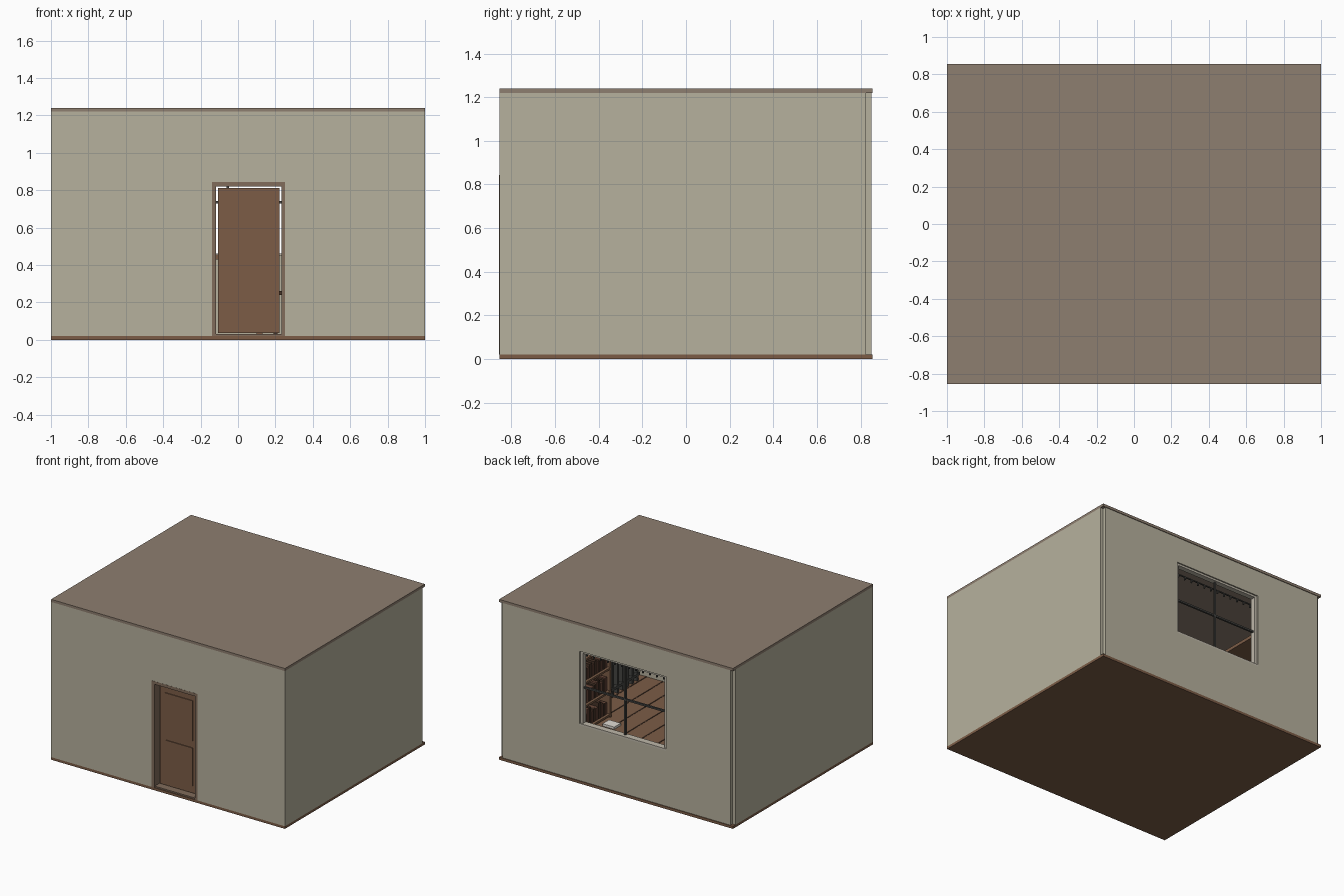
import bpy, bmesh, random
from mathutils import Matrix, Vector

if "Cube" in bpy.data.objects:
    bpy.data.objects.remove(bpy.data.objects["Cube"])

random.seed(4)


def mat(name, r, g, b):
    m = bpy.data.materials.new(name)
    m.diffuse_color = (r, g, b, 1)
    m.use_nodes = True
    m.node_tree.nodes["Principled BSDF"].inputs["Base Color"].default_value = m.diffuse_color
    return m


WALL = mat("plaster", 0.47, 0.44, 0.34)
ROOF = mat("roof_taupe", 0.27, 0.21, 0.16)
WOOD = mat("brown_wood", 0.20, 0.108, 0.062)
FRAME = mat("door_frame_brown", 0.22, 0.15, 0.105)
DARK = mat("dark_metal", 0.06, 0.06, 0.055)
LIGHT = mat("window_frame_cream", 0.52, 0.48, 0.40)
SEAM = mat("dark_wood", 0.06, 0.032, 0.02)
BOOK = mat("book_brown", 0.15, 0.07, 0.045)
PAPER = mat("paper_white", 0.75, 0.72, 0.66)


def boxes(name, material, items):
    """One object from many boxes given as (x0, x1, y0, y1, z0, z1)."""
    bm = bmesh.new()
    for x0, x1, y0, y1, z0, z1 in items:
        c = Vector(((x0 + x1) / 2, (y0 + y1) / 2, (z0 + z1) / 2))
        s = Matrix.Diagonal((x1 - x0, y1 - y0, z1 - z0, 1))
        bmesh.ops.create_cube(bm, size=1, matrix=Matrix.Translation(c) @ s)
    me = bpy.data.meshes.new(name)
    bm.to_mesh(me)
    bm.free()
    me.materials.append(material)
    ob = bpy.data.objects.new(name, me)
    bpy.context.collection.objects.link(ob)
    return ob


def wall_with_hole(name, x, y0, y1, hx0, hx1, hz0, hz1):
    """Wall along x with one rectangular opening, as one clean extruded mesh."""
    xs, zs = (-x, hx0, hx1, x), (0.02, hz0, hz1, 1.22)
    bm = bmesh.new()
    for i in range(3):
        for k in range(3):
            if (i, k) == (1, 1) or zs[k + 1] - zs[k] < 1e-4:
                continue
            bm.faces.new([bm.verts.new((xs[a], y0, zs[b])) for a, b in
                          ((i, k), (i + 1, k), (i + 1, k + 1), (i, k + 1))])
    bmesh.ops.remove_doubles(bm, verts=bm.verts, dist=1e-4)
    r = bmesh.ops.extrude_face_region(bm, geom=bm.faces[:], use_keep_orig=True)
    bmesh.ops.translate(bm, vec=(0, y1 - y0, 0),
                        verts=[v for v in r["geom"] if isinstance(v, bmesh.types.BMVert)])
    bmesh.ops.recalc_face_normals(bm, faces=bm.faces)
    me = bpy.data.meshes.new(name)
    bm.to_mesh(me)
    bm.free()
    me.materials.append(WALL)
    ob = bpy.data.objects.new(name, me)
    bpy.context.collection.objects.link(ob)


# Shell
boxes("floor", WOOD, [(-1, 1, -0.855, 0.855, 0, 0.02)])
boxes("roof", ROOF, [(-1, 1, -0.855, 0.855, 1.22, 1.24)])
wall_with_hole("front_wall", 1, -0.855, -0.83, -0.14, 0.25, 0.02, 0.84)
wall_with_hole("back_wall", 0.975, 0.825, 0.85, -0.425, 0.315, 0.447, 1.02)
for s, n in ((-1, "left_wall"), (1, "right_wall")):
    boxes(n, WALL, [(min(s, s * 0.975), max(s, s * 0.975), -0.83, 0.825, 0.02, 1.22)])
boxes("floor_seams", SEAM, [(-0.9 + i * 0.14 - 0.005, -0.9 + i * 0.14 + 0.005, -0.83, 0.825, 0.02, 0.022)
                            for i in range(14)])

# Door and its frame
boxes("door_frame", FRAME, [(-0.14, -0.117, -0.856, -0.785, 0.02, 0.843),
                            (0.232, 0.252, -0.856, -0.785, 0.02, 0.843),
                            (-0.117, 0.232, -0.856, -0.785, 0.82, 0.843),
                            (-0.117, 0.232, -0.85, -0.785, 0.02, 0.03)])
boxes("door", WOOD, [(-0.108, 0.222, -0.80, -0.775, 0.035, 0.811)])
boxes("door_panels", WOOD, [(-0.06, 0.175, -0.806, -0.80, z, z + h)
                            for z, h in ((0.09, 0.295), (0.44, 0.31))])
boxes("door_handle", DARK, [(0.19, 0.205, -0.775, -0.755, 0.40, 0.44)])

# Window: cream lining, dark glazing bars, curtain rod with rings
x0, x1, z0, z1 = -0.425, 0.315, 0.447, 1.02
boxes("window_frame", LIGHT, [(x0, x0 + 0.02, 0.80, 0.84, z0, z1), (x1 - 0.02, x1, 0.80, 0.84, z0, z1),
                              (x0, x1, 0.80, 0.85, z0, z0 + 0.015), (x0, x1, 0.80, 0.84, z1 - 0.015, z1)])
boxes("glazing_bars", DARK, [(-0.061, -0.049, 0.81, 0.825, z0 + 0.015, z1 - 0.015),
                             (x0 + 0.02, x1 - 0.02, 0.81, 0.825, 0.728, 0.741)])
boxes("curtain_rod", DARK, [(-0.5, 0.4, 0.772, 0.78, 0.975, 0.983)]
      + [(-0.48 + i * 0.06, -0.472 + i * 0.06, 0.77, 0.782, 0.955, 0.975) for i in range(15)])

# Bookcase along the right wall
shelves = (0.03, 0.21, 0.39, 0.57)
boxes("bookcase", WOOD, [(0.74, 0.97, -0.13, 0.56, z, z + 0.015) for z in shelves]
      + [(0.74, 0.97, y, y + 0.018, 0.02, 0.585) for y in (-0.148, 0.21, 0.56)]
      + [(0.965, 0.975, -0.13, 0.56, 0.02, 0.585)])
books = []
for z in shelves[:3]:
    y = -0.12
    while y < 0.52:
        t = random.uniform(0.015, 0.03)
        if not 0.17 < y < 0.24:
            books.append((0.76, 0.92, y, y + t, z + 0.015, z + random.uniform(0.10, 0.15)))
        y += t + 0.006
boxes("books_a", BOOK, books[::2])
boxes("books_b", SEAM, books[1::2])
boxes("floor_papers", PAPER, [(0.60, 0.70, -0.06, 0.02, 0.022, 0.04)])

# Slatted rack in the front right corner
boxes("slatted_rack", DARK, [(0.93, 0.96, y, y + 0.02, 0.02, 0.40)
                             for y in [-0.75 + i * 0.06 for i in range(9)]]
      + [(0.925, 0.965, -0.76, -0.24, z, z + 0.02) for z in (0.06, 0.40)])

# High shelf on the left wall
boxes("wall_shelf", WOOD, [(-0.975, -0.77, -0.6, 0.6, 1.02, 1.045)]
      + [(-0.80, -0.775, y, y + 0.025, 0.02, 1.02) for y in (-0.6, 0.575)])

# Table and chair
boxes("table", WOOD, [(-0.55, 0.15, -0.65, -0.25, 0.43, 0.455)]
      + [(x, x + 0.03, y, y + 0.03, 0.02, 0.43) for x in (-0.53, 0.10) for y in (-0.63, -0.30)])
boxes("chair", SEAM, [(0.19, 0.36, -0.52, -0.35, 0.24, 0.26), (0.34, 0.36, -0.52, -0.35, 0.42, 0.53)]
      + [(x, x + 0.02, y, y + 0.02, 0.02, h) for x, h in ((0.19, 0.24), (0.34, 0.53)) for y in (-0.52, -0.37)])
boxes("table_papers", PAPER, [(-0.2, -0.08, -0.5, -0.36, 0.455, 0.46)])
